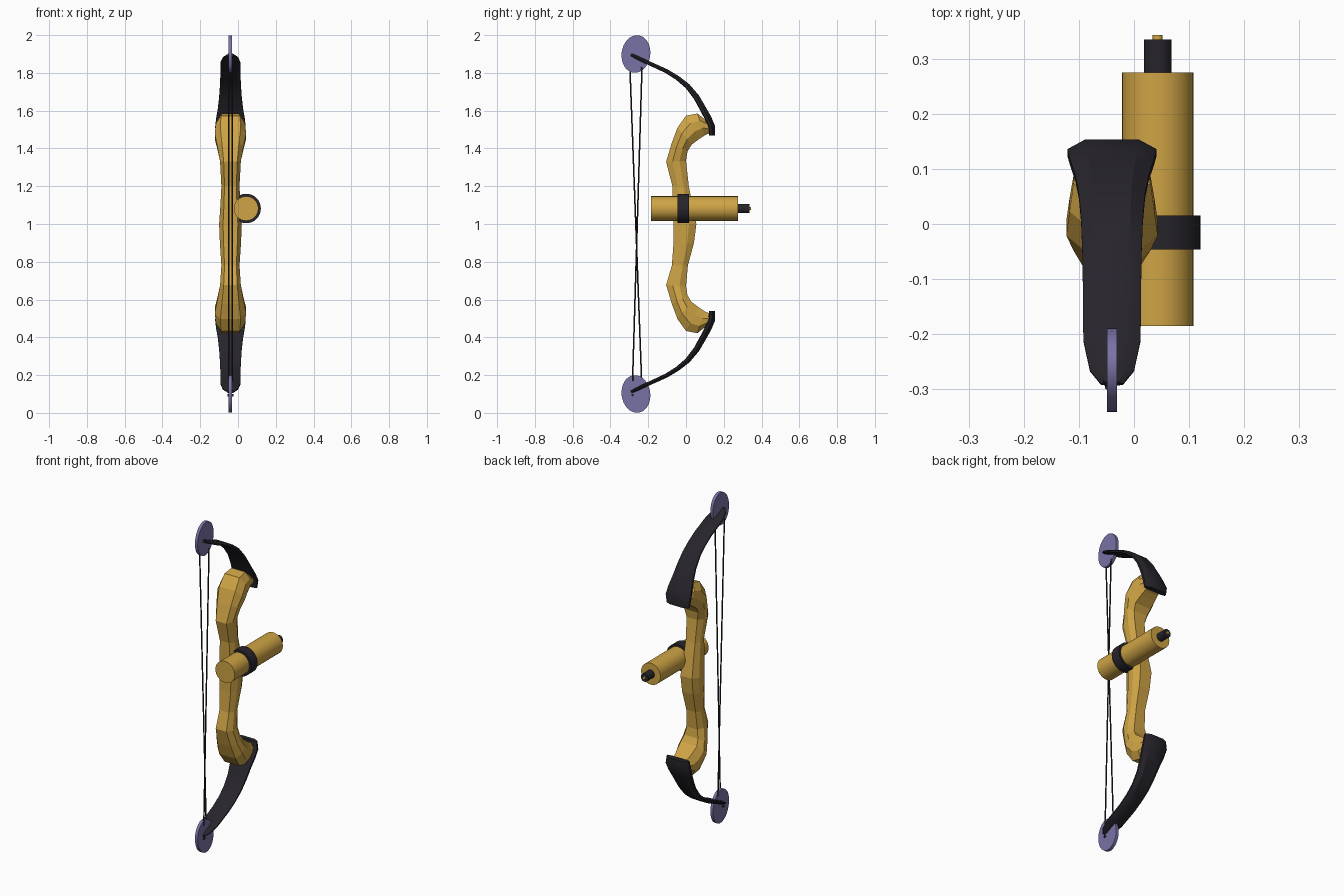
import bpy, bmesh, math
from mathutils import Vector, Matrix

if "Cube" in bpy.data.objects:
    bpy.data.objects.remove(bpy.data.objects["Cube"])

BX = -0.04        # centre plane of the bow
MID = 2.007       # lower half mirrors as z -> MID - z


def material(name, rgb):
    m = bpy.data.materials.new(name)
    m.diffuse_color = (*rgb, 1)
    m.use_nodes = True
    m.node_tree.nodes["Principled BSDF"].inputs["Base Color"].default_value = m.diffuse_color
    return m


gold = material("gold", (0.62, 0.37, 0.06))
dark = material("dark", (0.02, 0.018, 0.024))
violet = material("violet", (0.19, 0.17, 0.38))


def finish(name, bm, mat, angle=None):
    bmesh.ops.recalc_face_normals(bm, faces=bm.faces)
    me = bpy.data.meshes.new(name)
    bm.to_mesh(me)
    bm.free()
    me.materials.append(mat)
    ob = bpy.data.objects.new(name, me)
    bpy.context.collection.objects.link(ob)
    if angle:
        bpy.ops.object.select_all(action='DESELECT')
        ob.select_set(True)
        bpy.context.view_layer.objects.active = ob
        bpy.ops.object.shade_smooth_by_angle(angle=math.radians(angle))
    return ob


def loft(name, sections, ring, mat, angle=None):
    """Each section: back (y,z), front (y,z), half width."""
    bm = bmesh.new()
    rows = []
    for by, bz, fy, fz, hw in sections:
        back, front = Vector((BX, by, bz)), Vector((BX, fy, fz))
        c, d = (back + front) / 2, (front - back) / 2
        rows.append([bm.verts.new(c + d * v + Vector((u * hw, 0, 0))) for u, v in ring])
    n = len(ring)
    for a, b in zip(rows, rows[1:]):
        for i in range(n):
            bm.faces.new((a[i], a[(i + 1) % n], b[(i + 1) % n], b[i]))
    bm.faces.new(rows[0])
    bm.faces.new(rows[-1])
    return finish(name, bm, mat, angle)


def flip(s):
    return (s[0], MID - s[1], s[2], MID - s[3], s[4])


def rod(name, a, b, r, mat, sides=32):
    a, b = Vector(a), Vector(b)
    m = Matrix.Translation((a + b) / 2) @ (b - a).to_track_quat('Z', 'Y').to_matrix().to_4x4()
    bm = bmesh.new()
    bmesh.ops.create_cone(bm, cap_ends=True, segments=sides, radius1=r, radius2=r,
                          depth=(b - a).length, matrix=m)
    return finish(name, bm, mat, 30)


# Riser (grip): faceted, flared at both ends
octagon = [(-.65, -1), (.65, -1), (1, -.35), (1, .35), (.65, 1), (-.65, 1), (-1, .35), (-1, -.35)]
upper = [(.105, 1.55, .135, 1.485, .06), (.06, 1.585, .10, 1.47, .07),
         (.0, 1.573, .07, 1.45, .077), (-.045, 1.51, .03, 1.42, .083),
         (-.075, 1.43, .008, 1.385, .07), (-.105, 1.33, 0, 1.335, .055)]
grip = [(-.072, 1.2, .015, 1.2, .048), (-.07, 1.1, .035, 1.1, .053), (-.065, 1.0, .055, 1.0, .06),
        (-.066, .9, .042, .9, .056), (-.075, .78, .01, .78, .048)]
loft("riser", upper + grip + [flip(s) for s in reversed(upper)], octagon, gold)

# Limbs: (y, z, half width, half thickness) along the curve
path = [(.138, 1.468, .073, .015), (.136, 1.515, .081, .018), (.117, 1.56, .076, .018),
        (.09, 1.61, .067, .017), (.055, 1.672, .06, .016), (.008, 1.73, .056, .014),
        (-.045, 1.773, .054, .012), (-.105, 1.81, .053, .011), (-.21, 1.858, .052, .01),
        (-.265, 1.884, .04, .009), (-.29, 1.896, .02, .007)]
limb = []
for i, (y, z, w, t) in enumerate(path):
    p, q = path[max(i - 1, 0)], path[min(i + 1, len(path) - 1)]
    n = Vector((q[1] - p[1], p[0] - q[0])).normalized() * t
    limb.append((y - n.x, z - n.y, y + n.x, z + n.y, w))
strip = [(-.65, -1), (.65, -1), (1, -.7), (1, 0), (.6, 1), (-.6, 1), (-1, 0), (-1, -.7)]
loft("upper_limb", limb, strip, dark, 30)
loft("lower_limb", [flip(s) for s in limb], strip, dark, 30)

# Oval cams at the limb tips
for name, z, tilt in (("upper_cam", 1.9, -.14), ("lower_cam", .1, .14)):
    bm = bmesh.new()
    bmesh.ops.create_cone(bm, cap_ends=True, segments=32, radius1=1, radius2=1, depth=.018,
                          matrix=Matrix.Translation((BX, -.265, z)) @ Matrix.Rotation(tilt, 4, 'X')
                          @ Matrix.Diagonal((1, .076, .1, 1)) @ Matrix.Rotation(math.pi / 2, 4, 'Y'))
    finish(name, bm, violet, 30)
    rod(name + "_axle", (BX - .015, -.283, z - .006), (BX + .015, -.283, z - .006), .007, dark, 12)

# Crossing strings
rod("string_left", (BX - .009, -.297, 1.83), (BX - .009, -.235, .17), .004, dark, 8)
rod("string_right", (BX + .009, -.233, 1.83), (BX + .009, -.283, .17), .004, dark, 8)

# Sight tube with clamp ring and end knob
SX, SZ = .043, 1.082
for name, y0, y1, r, mat in (("sight_tube", -.185, .275, .065, gold),
                             ("clamp_ring", -.046, .015, .078, dark),
                             ("end_knob", .27, .335, .025, dark),
                             ("knob_tip", .33, .343, .009, gold)):
    rod(name, (SX, y0, SZ), (SX, y1, SZ), r, mat)
